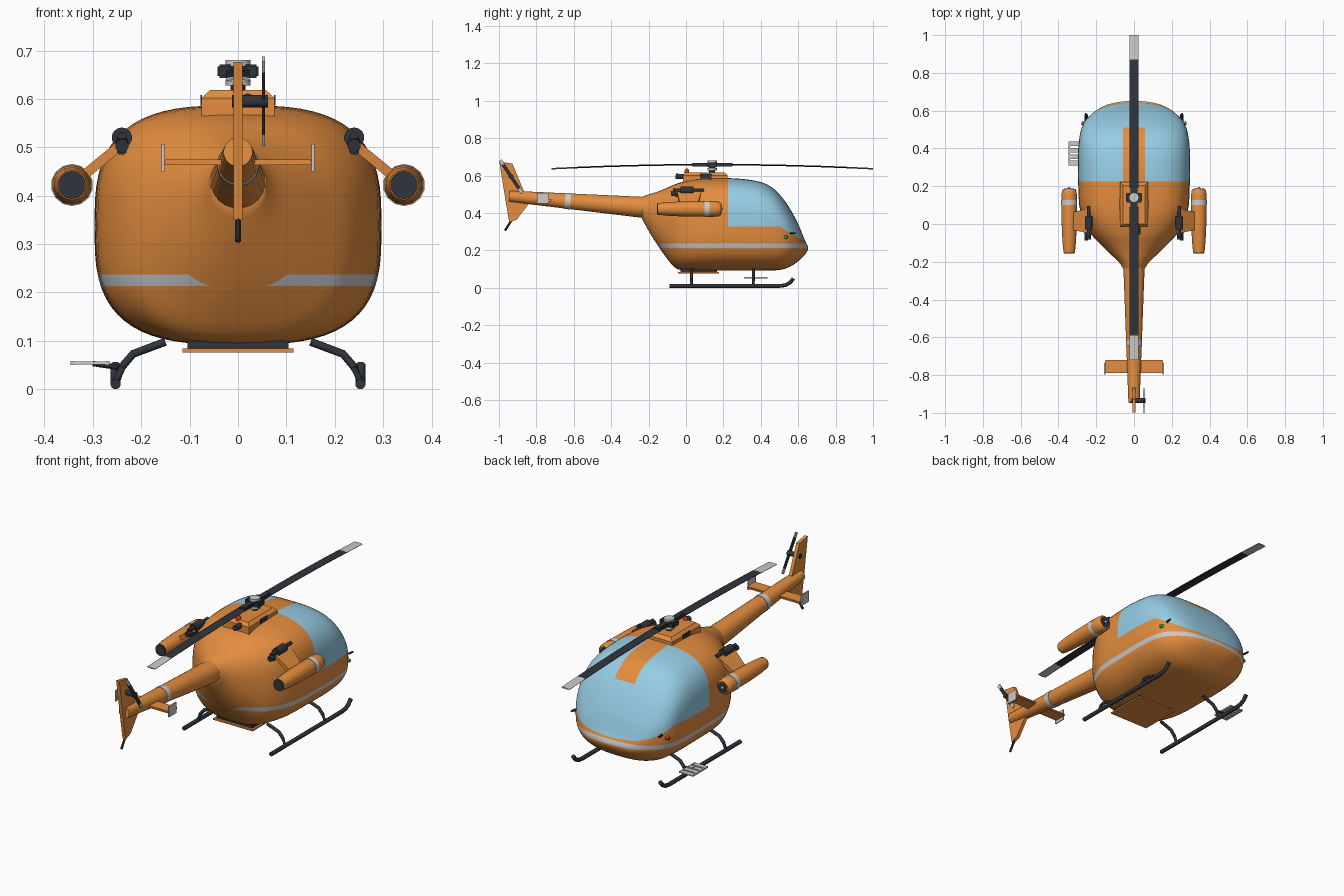
import bpy, bmesh, math
from mathutils import Vector

if "Cube" in bpy.data.objects:
    bpy.data.objects.remove(bpy.data.objects["Cube"])

def material(name, r, g, b):
    m = bpy.data.materials.new(name)
    m.diffuse_color = (r, g, b, 1)
    m.use_nodes = True
    m.node_tree.nodes["Principled BSDF"].inputs["Base Color"].default_value = m.diffuse_color
    return m

ORANGE = material("orange_paint", 0.78, 0.27, 0.05)
GLASS = material("blue_glass", 0.31, 0.61, 0.78)
DARK = material("dark_metal", 0.03, 0.035, 0.045)
PALE = material("pale_trim", 0.6, 0.6, 0.58)
RED = material("red_lamp", 0.7, 0.03, 0.03)
GREEN = material("green_lamp", 0.03, 0.5, 0.08)

def finish(name, bm, mats, angle=35):
    bmesh.ops.recalc_face_normals(bm, faces=bm.faces)
    me = bpy.data.meshes.new(name)
    bm.to_mesh(me)
    bm.free()
    for m in mats:
        me.materials.append(m)
    ob = bpy.data.objects.new(name, me)
    bpy.context.collection.objects.link(ob)
    bpy.ops.object.select_all(action='DESELECT')
    ob.select_set(True)
    bpy.context.view_layer.objects.active = ob
    bpy.ops.object.shade_smooth_by_angle(angle=math.radians(angle))
    return ob

def loft_bm(rings):
    bm = bmesh.new()
    vs = [[bm.verts.new(p) for p in r] for r in rings]
    n = len(vs[0])
    for a, b in zip(vs, vs[1:]):
        for i in range(n):
            bm.faces.new((a[i], a[(i + 1) % n], b[(i + 1) % n], b[i]))
    bm.faces.new(vs[0])
    bm.faces.new(vs[-1][::-1])
    return bm

def loft(name, rings, mat):
    return finish(name, loft_bm(rings), [mat])

def tube(name, pts, radii, mat, n=16):
    pts = [Vector(p) for p in pts]
    if not isinstance(radii, (list, tuple)):
        radii = [radii] * len(pts)
    rings = []
    for i, p in enumerate(pts):
        t = (pts[min(i + 1, len(pts) - 1)] - pts[max(i - 1, 0)]).normalized()
        u = t.cross(Vector((0, 0, 1)) if abs(t.z) < 0.9 else Vector((0, 1, 0))).normalized()
        v = t.cross(u)
        rings.append([p + radii[i] * (u * math.cos(2 * math.pi * (k + .5) / n) + v * math.sin(2 * math.pi * (k + .5) / n))
                      for k in range(n)])
    return loft(name, rings, mat)

def box(name, x, y, z, mat, bevel=0):
    rings = [[(x[0], y[0], h), (x[1], y[0], h), (x[1], y[1], h), (x[0], y[1], h)] for h in z]
    bm = loft_bm(rings)
    if bevel:
        bmesh.ops.bevel(bm, geom=bm.edges[:], offset=bevel, segments=2, affect='EDGES')
    return finish(name, bm, [mat])

def catmull(rows, steps):
    out = []
    for i in range(len(rows) - 1):
        a, b, c, d = (rows[max(0, min(len(rows) - 1, j))] for j in range(i - 1, i + 3))
        for k in range(steps):
            t = k / steps
            out.append([.5 * (2 * q + (r - p) * t + (2 * p - 5 * q + 4 * r - s) * t * t
                              + (3 * q - p - 3 * r + s) * t ** 3) for p, q, r, s in zip(a, b, c, d)])
    return out + [rows[-1]]

# Fuselage sections: y, half width, bottom, top, squareness
sections = [(-.235, .058, .37, .487, 2), (-.2, .082, .305, .50, 2.1), (-.15, .135, .225, .515, 2.3),
            (-.1, .185, .155, .536, 2.5), (-.05, .23, .102, .557, 2.7), (.02, .268, .093, .575, 2.9),
            (.1, .29, .092, .584, 3), (.25, .296, .092, .586, 3), (.38, .296, .092, .571, 3),
            (.45, .29, .093, .543, 2.9), (.5, .28, .096, .50, 2.8), (.55, .256, .11, .433, 2.6),
            (.6, .202, .142, .342, 2.4), (.632, .14, .172, .262, 2.2), (.646, .08, .192, .235, 2.1),
            (.652, .025, .206, .22, 2)]
rings = []
for y, w, lo, hi, e in catmull(sections, 3):
    ring = []
    for k in range(64):
        c, s = math.cos(2 * math.pi * k / 64), math.sin(2 * math.pi * k / 64)
        ring.append((w * math.copysign(abs(c) ** (2 / e), c), y,
                     (lo + hi) / 2 + (hi - lo) / 2 * math.copysign(abs(s) ** (2 / e), s)))
    rings.append(ring)
bm = loft_bm(rings)
slope_co, slope_no = Vector((0, .5, .328)), Vector((0, .08, .137))
for co, no in (((0, .225, 0), (0, 1, 0)), ((0, .51, 0), (0, 1, 0)), ((0, 0, .328), (0, 0, 1)),
               (slope_co, slope_no), ((.057, 0, 0), (1, 0, 0)), ((-.057, 0, 0), (1, 0, 0)),
               ((0, 0, .213), (0, 0, 1)), ((0, 0, .237), (0, 0, 1)), ((0, -.137, 0), (0, 1, 0))):
    bmesh.ops.bisect_plane(bm, geom=bm.verts[:] + bm.edges[:] + bm.faces[:], plane_co=co, plane_no=no, dist=1e-6)
for f in bm.faces:
    c = f.calc_center_median()
    above = c.z > .328 if c.y < .5 else (c - slope_co).dot(slope_no) > 0
    if c.y > .225 and above and not (abs(c.x) < .057 and c.y < .51 and c.z > .45):
        f.material_index = 1
    elif .213 < c.z < .237 and c.y > -.137:
        f.material_index = 2
finish("fuselage", bm, [ORANGE, GLASS, PALE], 50)

# Tail boom, band, stabiliser and fin
def boom(y):
    t = (-.2 - y) / .745
    return (0, y, .428 + .062 * t), .058 - .028 * t
def boom_part(name, y0, y1, mat, extra=0):
    (a, ra), (b, rb) = boom(y0), boom(y1)
    tube(name, [a, b], [ra + extra, rb + extra], mat, 20)
boom_part("tail_boom", -.2, -.945, ORANGE)
boom_part("tail_band", -.618, -.647, PALE, .002)
box("stabiliser", (-.153, .153), (-.79, -.72), (.463, .475), ORANGE, .003)
for s in (-1, 1):
    box("stabiliser_end_plate", (s * .155 - .003, s * .155 + .003), (-.797, -.735), (.45, .507), PALE)
fin = [(-.998, .676), (-.928, .664), (-.868, .52), (-.84, .45), (-.905, .365), (-.945, .35), (-.962, .45), (-.975, .53)]
loft("tail_fin", [[(x, y, z) for y, z in fin] for x in (-.009, .009)], ORANGE)
tube("tail_skid", [(0, -.93, .365), (0, -.945, .342), (0, -.968, .306)], .006, DARK, 10)

# Tail rotor
tail_c = Vector((.053, -.935, .595))
tube("tail_rotor_shaft", [(-.012, -.935, .595), (.062, -.935, .595)], .013, DARK)
along, across = Vector((0, -.55, .83)).normalized(), Vector((0, .83, .55)).normalized()
for s in (-1, 1):
    for name, r0, r1, m in (("tail_rotor_blade", 0, .078, DARK), ("tail_rotor_tip", .078, .105, PALE)):
        loft(name, [[tail_c + along * s * r + across * a + Vector((b, 0, 0)) for a, b in
                     ((-.009, -.003), (.009, -.003), (.009, .003), (-.009, .003))] for r in (r0, r1)], m)

# Rotor fairing with vents, exhaust and beacon
loft("rotor_fairing", [[(-w, a, z), (w, a, z), (w, b, z), (-w, b, z)] for w, a, b, z in
     ((.075, -.015, .222, .555), (.075, -.015, .222, .602), (.058, .0, .205, .618))], ORANGE)
for s in (-1, 1):
    box("fairing_vent", (s * .076 - .002, s * .076 + .002), (.075, .135), (.586, .608), DARK)
tube("exhaust_pipe", [(.02, 0, .595), (.02, -.055, .597)], .014, DARK)
tube("beacon", [(0, .005, .605), (0, .005, .628), (0, .005, .637)], [.012, .012, .006], RED)

# Rotor mast, hub and two drooping blades
def post(name, r, z0, z1, mat):
    tube(name, [(0, .14, z0), (0, .14, z1)], r, mat, 24)
post("rotor_mast", .016, .61, .66, DARK)
post("swash_plate", .026, .628, .64, PALE)
box("rotor_hub", (-.042, .042), (.115, .165), (.643, .671), DARK, .004)
post("hub_cap", .026, .668, .68, PALE)
for s in (-1, 1):
    box("blade_grip", (-.018, .018), sorted((.14 + s * .02, .14 + s * .11)), (.648, .668), DARK, .004)
    for name, rs, m in (("rotor_blade", (.05, .25, .42, .58, .73), DARK), ("rotor_blade_tip", (.73, .86), PALE)):
        loft(name, [[(x, .14 + s * r, .659 - .022 * (r / .86) ** 2 + h) for x, h in
                     ((-.024, -.001), (0, -.004), (.024, -.001), (.024, .001), (0, .004), (-.024, .001))] for r in rs], m)

for s in (-1, 1):
    # Side pods on pylons
    px, pz = s * .343, .422
    tube("side_pod", [(px, y, pz) for y in (-.15, -.09, 0, .15, .177, .186)],
         [.031, .037, .041, .042, .039, .032], ORANGE, 14)
    tube("pod_band", [(px, .1, pz), (px, .126, pz)], .0435, PALE, 14)
    tube("pod_exhaust", [(px, -.156, pz), (px, -.13, pz)], .029, DARK, 14)
    tube("pod_intake", [(px, .17, pz), (px, .189, pz)], .027, DARK, 14)
    tube("pod_spinner", [(px, .18, pz), (px, .197, pz)], [.013, .004], PALE, 12)
    loft("pod_pylon", [[(s * (x + .006), a, z + .008), (s * (x + .006), b, z + .008),
                        (s * (x - .006), b, z - .008), (s * (x - .006), a, z - .008)]
                       for x, z, a, b in ((.23, .515, -.05, .085), (.325, .437, -.03, .06))], ORANGE)
    # Dark fitting above each pylon
    gx = s * .24
    tube("side_fitting_barrel", [(gx, -.07, .522), (gx, .095, .522)], .009, DARK, 12)
    tube("side_fitting_collar", [(gx, -.03, .52), (gx, .04, .52)], .021, DARK, 14)
    tube("side_fitting_end", [(gx, -.08, .503), (gx, -.05, .508)], .014, DARK, 12)
    box("side_fitting_block", (gx - .01, gx + .01), (-.06, .0), (.485, .525), DARK, .003)
    # Landing skids and legs
    sx = s * .253
    tube("skid", [(sx, -.088, .0105), (sx, .2, .0105), (sx, .50, .0105), (sx, .53, .014),
                  (sx, .555, .027), (sx, .575, .05)], .0105, DARK, 12)
    for y in (.03, .36):
        tube("skid_leg", [(s * .15, y, .098), (s * .172, y, .09), (s * .217, y, .073),
                          (s * .24, y, .046), (s * .253, y, .012)], .0085, DARK, 12)
    # Navigation lamp and probe
    tube("navigation_lamp", [(s * .25, .533, .271), (s * .277, .533, .271)], [.014, .008],
         GREEN if s > 0 else RED, 12)
    tube("nose_probe", [(s * .225, .55, .29), (s * .253, .56, .292), (s * .255, .588, .292)], .005, DARK, 8)

# Boarding step on the left skid
tube("step_arm", [(-.245, .36, .045), (-.3, .36, .053)], .006, DARK, 8)
for x in (-.342, -.27):
    box("step_rail", (x - .004, x + .004), (.31, .437), (.05, .058), PALE)
for i in range(4):
    y = .31 + i * .034
    box("step_slat", (-.342, -.27), (y, y + .025), (.051, .057), PALE)

# Belly hatch
box("belly_gasket", (-.104, .104), (-.03, .165), (.082, .1), DARK)
box("belly_hatch", (-.115, .115), (-.042, .177), (.076, .084), ORANGE)
